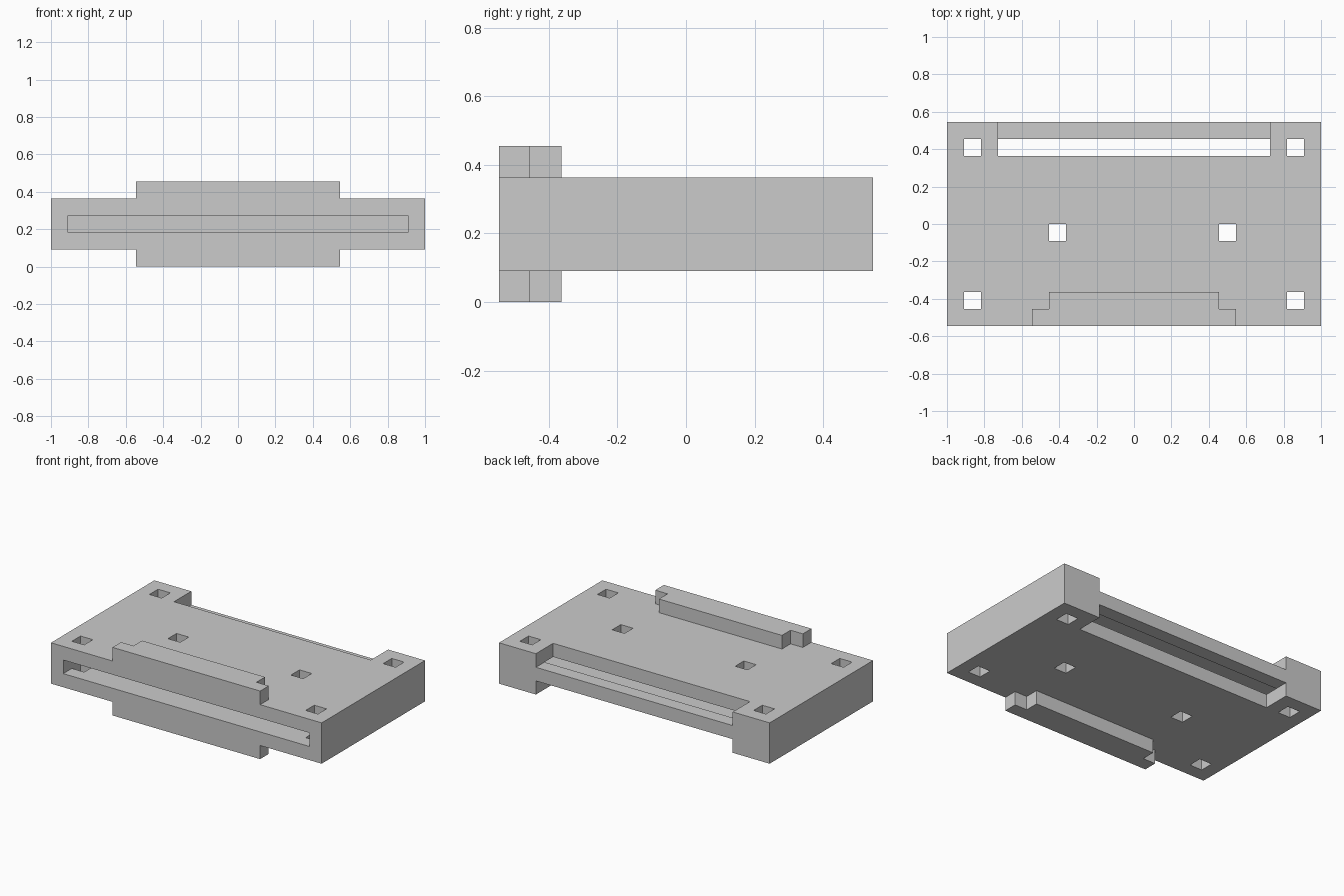
import bpy, bmesh, math

if "Cube" in bpy.data.objects:
    bpy.data.objects.remove(bpy.data.objects["Cube"])

U = 1 / 11  # grid unit: the model is 22 x 12 x 5 units


def prism(name, outline, z0, z1):
    """Extrude an outline given in grid units from z0 to z1."""
    bm = bmesh.new()
    face = bm.faces.new([bm.verts.new((x * U, y * U, z0 * U)) for x, y in outline])
    ext = bmesh.ops.extrude_face_region(bm, geom=[face])
    top = [v for v in ext["geom"] if isinstance(v, bmesh.types.BMVert)]
    bmesh.ops.translate(bm, verts=top, vec=(0, 0, (z1 - z0) * U))
    bmesh.ops.recalc_face_normals(bm, faces=bm.faces)
    mesh = bpy.data.meshes.new(name)
    bm.to_mesh(mesh)
    bm.free()
    ob = bpy.data.objects.new(name, mesh)
    bpy.context.collection.objects.link(ob)
    return ob


def box(name, x0, x1, y0, y1, z0, z1):
    return prism(name, [(x0, y0), (x1, y0), (x1, y1), (x0, y1)], z0, z1)


def combine(target, tool, operation):
    """Apply a boolean and remove the tool object."""
    tool.hide_render = True
    mod = target.modifiers.new("bool", "BOOLEAN")
    mod.operation, mod.solver, mod.object = operation, "EXACT", tool
    bpy.context.view_layer.objects.active = target
    bpy.ops.object.modifier_apply(modifier=mod.name)
    bpy.data.objects.remove(tool)


# Flat case body
case = box("case", -11, 11, -6, 6, 1, 4)

# Stepped front rail, above and below the case
rail = [(-6, -6), (6, -6), (6, -5), (5, -5), (5, -4), (-5, -4), (-5, -5), (-6, -5)]
for z0, z1 in ((0, 1.5), (3.5, 5)):
    combine(case, prism("front_rail", rail, z0, z1), "UNION")

# Inner tray slot, open at the front
combine(case, box("slot_cutter", -10, 10, -7, 5, 2, 3), "DIFFERENCE")

# Rear notches in the upper and lower plates, leaving a thin bar between
for z0, z1 in ((0, 2), (3, 5)):
    combine(case, box("notch_cutter", -8, 8, 4, 7, z0, z1), "DIFFERENCE")

# Square screw holes: four corners and two in the middle
for x, y in ((-10, 4), (9, 4), (-10, -5), (9, -5), (-5, -1), (5, -1)):
    combine(case, box("hole_cutter", x, x + 1, y, y + 1, -1, 6), "DIFFERENCE")

# Clean up coplanar splits
bm = bmesh.new()
bm.from_mesh(case.data)
bmesh.ops.remove_doubles(bm, verts=bm.verts, dist=1e-4)
bmesh.ops.dissolve_limit(bm, angle_limit=math.radians(1), verts=bm.verts, edges=bm.edges)
bm.to_mesh(case.data)
bm.free()
